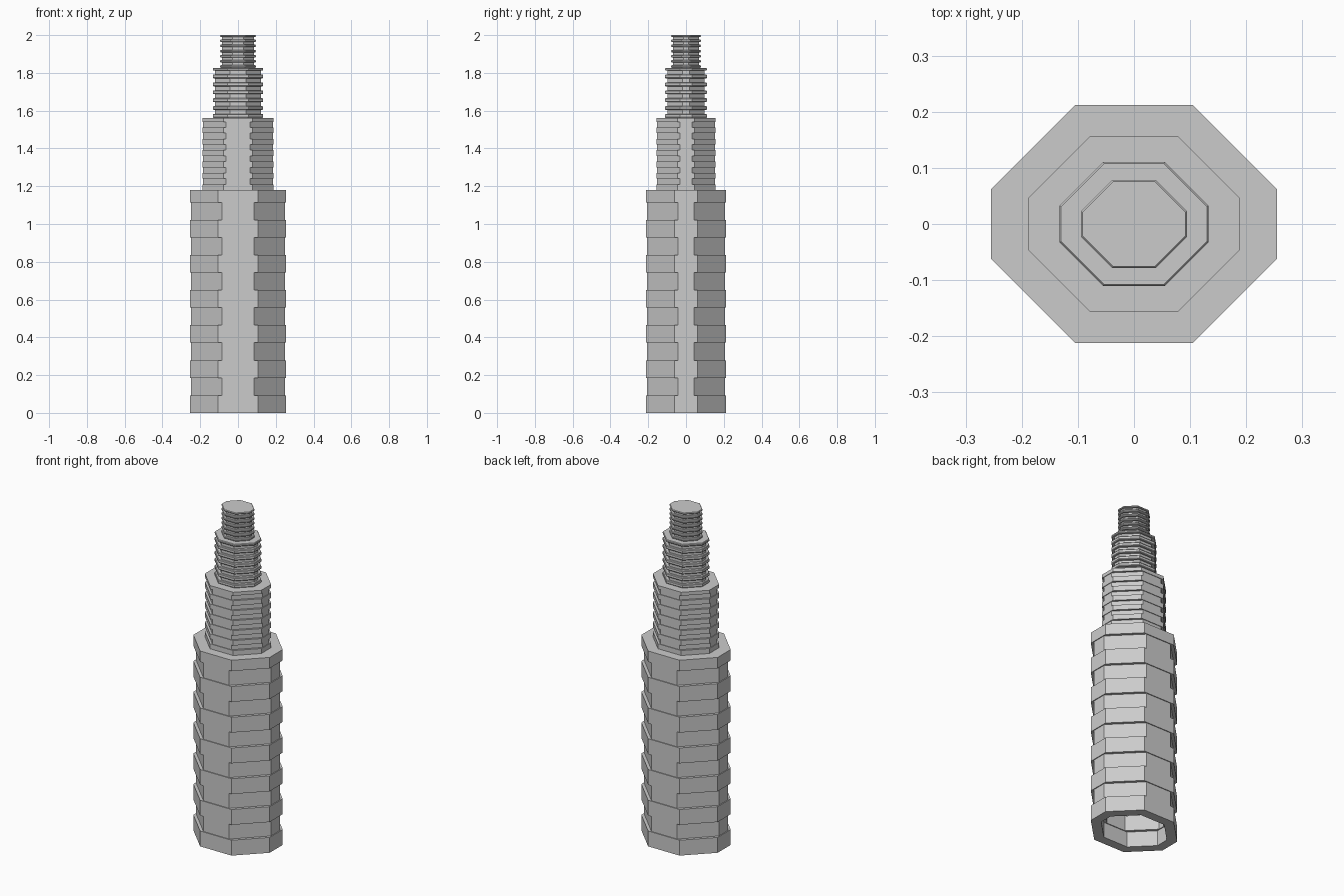
import bpy, bmesh

if "Cube" in bpy.data.objects:
    bpy.data.objects.remove(bpy.data.objects["Cube"])

BANDS = 12            # alternating wide / narrow bands below each collar
WIDE = (0.255, 0.212, 0.150)     # half x, half y, corner chamfer
NARROW = (0.250, 0.207, 0.164)


def octagon(bm, size, scale, z, inset=0.0):
    """Ring of a chamfered rectangle, optionally offset inward."""
    a, b, c = (v * scale for v in size)
    a, b, c = a - inset, b - inset, c - 0.586 * inset
    pts = [(a, c - b), (a, b - c), (a - c, b), (c - a, b),
           (-a, b - c), (-a, c - b), (c - a, -b), (a - c, -b)]
    return [bm.verts.new((x, y, z)) for x, y in pts]


def bridge(bm, rings):
    for r0, r1 in zip(rings, rings[1:]):
        for i in range(8):
            j = (i + 1) % 8
            bm.faces.new((r0[i], r0[j], r1[j], r1[i]))


def tier(name, scale, z0, z1, bevel=0.0, groove=0.0, wall=0.0):
    bm = bmesh.new()
    step = (z1 - z0) * 0.0787
    spans = [(z0 + i * step, z0 + (i + 1) * step, i % 2) for i in range(BANDS)]
    spans.append((z0 + BANDS * step, z1, 0))
    rings = []
    # inner wall of the hollow tube, from ceiling down to the open foot
    if wall:
        for lo, hi, odd in reversed(spans):
            for z in (hi, lo):
                z = min(z, z1 - 0.03)
                rings.append(octagon(bm, NARROW if odd else WIDE, scale, z, wall))
    # ribbed outer wall
    for lo, hi, odd in spans:
        if odd:
            rings += [octagon(bm, NARROW, scale, z, groove) for z in (lo, hi)]
        elif bevel:
            h = min(bevel * 1.3, (hi - lo) * 0.35)
            rings += [octagon(bm, WIDE, scale, lo, bevel),
                      octagon(bm, WIDE, scale, lo + h),
                      octagon(bm, WIDE, scale, hi - h),
                      octagon(bm, WIDE, scale, hi, bevel)]
        else:
            rings += [octagon(bm, WIDE, scale, z) for z in (lo, hi)]
    bridge(bm, rings)
    bm.faces.new(rings[0])
    bm.faces.new(rings[-1])
    bmesh.ops.recalc_face_normals(bm, faces=bm.faces[:])
    me = bpy.data.meshes.new(name)
    bm.to_mesh(me)
    bm.free()
    bpy.context.collection.objects.link(bpy.data.objects.new(name, me))


# stacked tiers, bottom to top
tier("base_tier", 1.0, 0.0, 1.18, wall=0.055)
tier("second_tier", 0.74, 1.18, 1.562)
tier("third_tier", 0.522, 1.562, 1.827, bevel=0.003, groove=0.009)
tier("top_tier", 0.37, 1.827, 2.0, bevel=0.003, groove=0.008)
